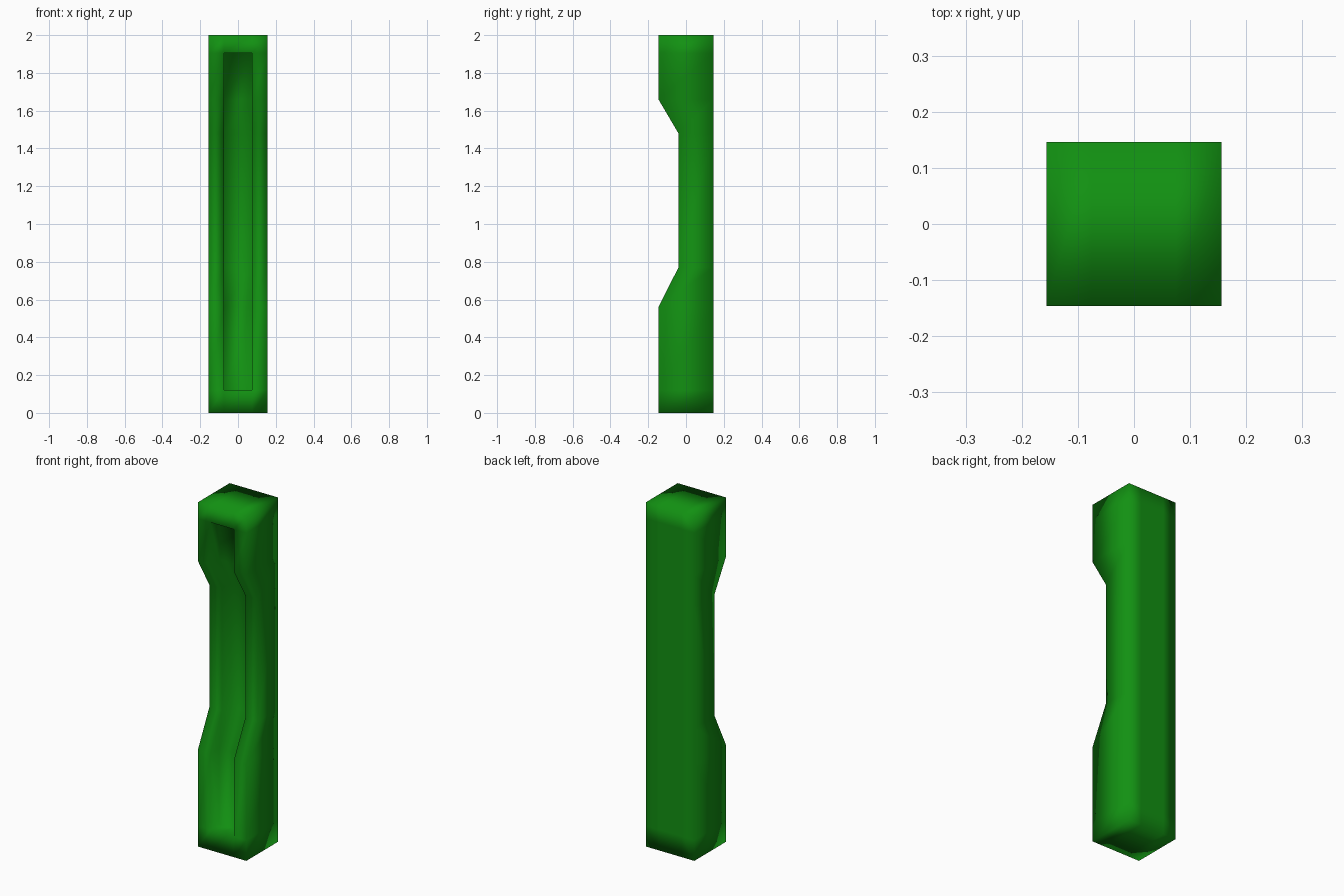
import bpy
import bmesh

cube = bpy.data.objects.get("Cube")
if cube:
    bpy.data.objects.remove(cube, do_unlink=True)

# Column edges across the width, and the side profile as (height, front y)
BACK = 0.146
RECESS_DEPTH = 0.08
columns = [-0.156, -0.075, 0.075, 0.156]
profile = [(0, -BACK), (0.12, -BACK), (0.56, -BACK), (0.77, -0.04),
           (1.48, -0.04), (1.66, -BACK), (1.905, -BACK), (2, -BACK)]

bm = bmesh.new()
front = [[bm.verts.new((x, y, z)) for x in columns] for z, y in profile]
back = [[bm.verts.new((x, BACK, z)) for x in columns] for z, y in profile]
rows, cols = len(profile) - 1, len(columns) - 1

# Front and back panels
recess = []
for r in range(rows):
    for c in range(cols):
        face, _ = [bm.faces.new((g[r][c], g[r][c + 1], g[r + 1][c + 1], g[r + 1][c]))
                   for g in (front, back)]
        if c == 1 and 0 < r < rows - 1:
            recess.append(face)

# Sides
for c in (0, cols):
    for r in range(rows):
        bm.faces.new((front[r][c], front[r + 1][c], back[r + 1][c], back[r][c]))

# Top and bottom
for r in (0, rows):
    for c in range(cols):
        bm.faces.new((front[r][c], front[r][c + 1], back[r][c + 1], back[r][c]))
bmesh.ops.recalc_face_normals(bm, faces=bm.faces)

# Long recess that follows the front profile
geom = bmesh.ops.extrude_face_region(bm, geom=recess)["geom"]
floor_verts = [v for v in geom if isinstance(v, bmesh.types.BMVert)]
bmesh.ops.translate(bm, verts=floor_verts, vec=(0, RECESS_DEPTH, 0))
leftover = [f for f in recess if f.is_valid and f not in geom]
if leftover:
    bmesh.ops.delete(bm, geom=leftover, context="FACES")
bmesh.ops.recalc_face_normals(bm, faces=bm.faces)

# Soft shading over the whole body
for f in bm.faces:
    f.smooth = True

mesh = bpy.data.meshes.new("handle_body")
bm.to_mesh(mesh)
bm.free()
body = bpy.data.objects.new("handle_body", mesh)
bpy.context.collection.objects.link(body)

# Green material
green = bpy.data.materials.new("green")
green.use_nodes = True
color = (0.006, 0.28, 0.006, 1)
green.diffuse_color = color
green.node_tree.nodes["Principled BSDF"].inputs["Base Color"].default_value = color
mesh.materials.append(green)
